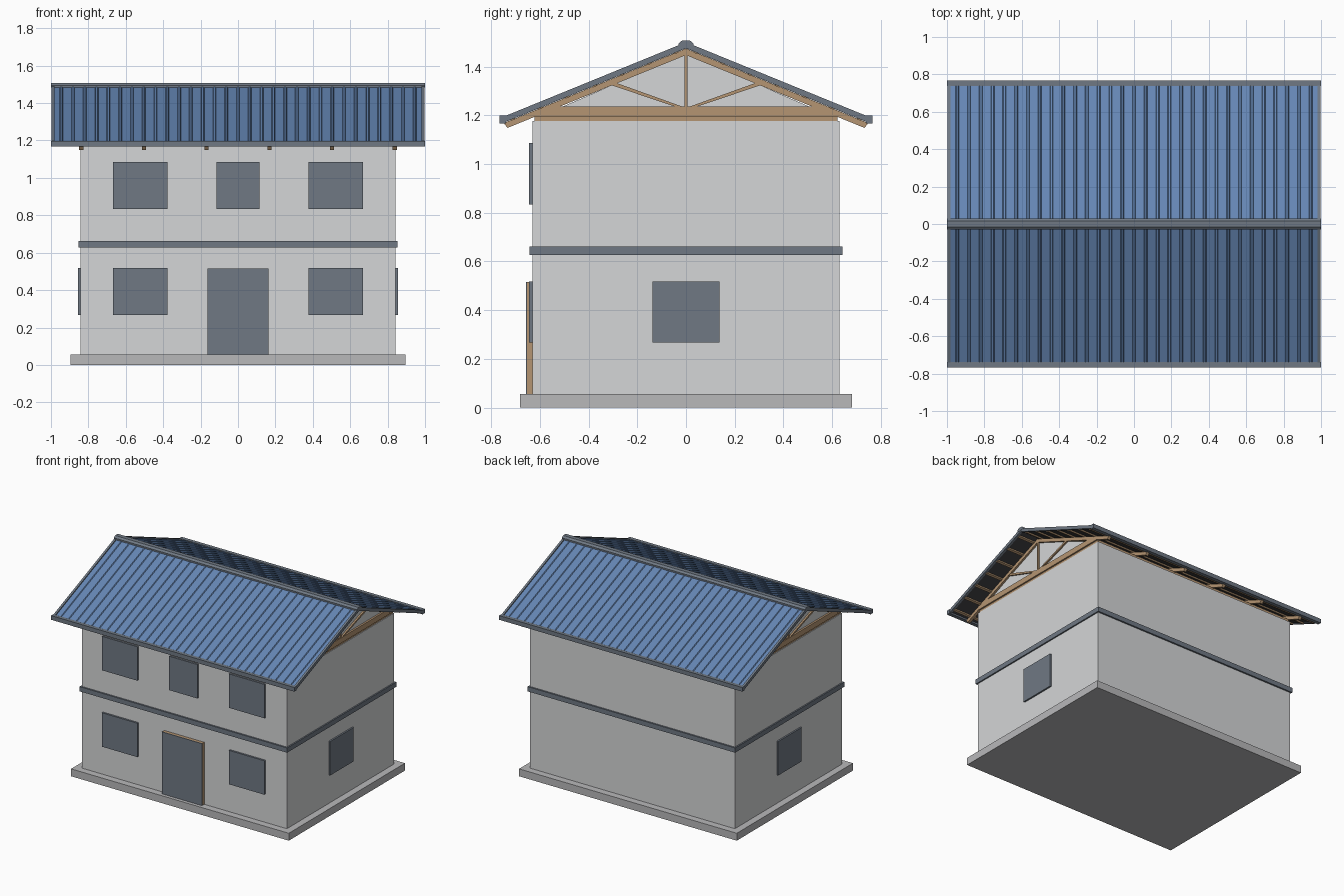
import bpy, bmesh

if "Cube" in bpy.data.objects:
    bpy.data.objects.remove(bpy.data.objects["Cube"])


def material(name, rgb):
    m = bpy.data.materials.new(name)
    m.use_nodes = True
    m.diffuse_color = (*rgb, 1)
    m.node_tree.nodes["Principled BSDF"].inputs["Base Color"].default_value = (*rgb, 1)
    return m


WALL = material("pale_render", (0.66, 0.67, 0.68))
CONCRETE = material("concrete", (0.48, 0.48, 0.49))
TRIM = material("slate_grey", (0.16, 0.19, 0.23))
BLUE = material("blue_metal", (0.13, 0.24, 0.46))
WOOD = material("timber", (0.46, 0.30, 0.17))
DARK = material("dark_underlay", (0.05, 0.05, 0.055))

SLOPE = 0.408


def add_prism(bm, pts, x0, x1):
    """Extrude a closed (y, z) outline along x."""
    a = [bm.verts.new((x0, y, z)) for y, z in pts]
    b = [bm.verts.new((x1, y, z)) for y, z in pts]
    bm.faces.new(a)
    bm.faces.new(b[::-1])
    for i in range(len(pts)):
        j = (i + 1) % len(pts)
        bm.faces.new((a[j], a[i], b[i], b[j]))


def finish(bm, name, mat):
    bmesh.ops.recalc_face_normals(bm, faces=bm.faces)
    mesh = bpy.data.meshes.new(name)
    bm.to_mesh(mesh)
    bm.free()
    mesh.materials.append(mat)
    obj = bpy.data.objects.new(name, mesh)
    bpy.context.collection.objects.link(obj)
    return obj


def prism(name, pts, x0, x1, mat):
    bm = bmesh.new()
    add_prism(bm, pts, x0, x1)
    return finish(bm, name, mat)


def rect(y0, y1, z0, z1):
    return [(y0, z0), (y1, z0), (y1, z1), (y0, z1)]


def box(name, x0, x1, y0, y1, z0, z1, mat):
    return prism(name, rect(y0, y1, z0, z1), x0, x1, mat)


def sloped(s, y0, y1, low, high):
    """Outline of a strip following the roof pitch on side s; low and high are its heights at the ridge."""
    return [(s * y0, low - SLOPE * y0), (s * y1, low - SLOPE * y1),
            (s * (y1 + 0.01), high - SLOPE * (y1 + 0.01)), (s * y0, high - SLOPE * y0)]


# Base, walls and storey band
box("foundation_slab", -0.895, 0.895, -0.682, 0.682, 0, 0.055, CONCRETE)
box("walls", -0.843, 0.843, -0.63, 0.63, 0.055, 1.177, WALL)
box("storey_band", -0.853, 0.853, -0.642, 0.642, 0.627, 0.662, TRIM)
box("wall_plate", -0.838, 0.838, -0.622, 0.622, 1.177, 1.198, WOOD)

# Windows and door
for x in (-0.522, 0.522):
    for z in (0.266, 0.834):
        box("front_window", x - 0.146, x + 0.146, -0.644, -0.625, z, z + 0.252, TRIM)
box("middle_window", -0.116, 0.116, -0.644, -0.625, 0.834, 1.086, TRIM)
for s in (-1, 1):
    box("side_window", s * 0.835, s * 0.855, -0.138, 0.138, 0.266, 0.518, TRIM)
box("door_core", -0.164, 0.164, -0.652, -0.625, 0.055, 0.516, WOOD)
box("door_face", -0.164, 0.164, -0.657, -0.652, 0.055, 0.516, TRIM)

# Timber trusses
for i in range(6):
    x = -0.838 + i * 0.3352
    x0, x1 = x - 0.011, x + 0.011
    bm = bmesh.new()
    add_prism(bm, [(-0.63, 1.195), (0.63, 1.195), (0.54, 1.235), (-0.54, 1.235)], x0, x1)
    add_prism(bm, rect(-0.007, 0.007, 1.23, 1.455), x0 + 0.001, x1 - 0.001)
    for s in (-1, 1):
        rafter = [(0, 1.447), (s * 0.733, 1.148), (s * 0.748, 1.168), (0, 1.474)]
        add_prism(bm, rafter, x0, x1)
        web = [(s * 0.005, 1.232), (s * 0.035, 1.232), (s * 0.317, 1.327), (s * 0.295, 1.336)]
        add_prism(bm, web, x0 + 0.002, x1 - 0.002)
    finish(bm, "truss", WOOD)

# Gable infill set behind the end trusses
for s in (-1, 1):
    prism("gable_panel", [(-0.6, 1.195), (0.6, 1.195), (0, 1.455)], s * 0.815, s * 0.835, WALL)

# Roof slopes
for s in (-1, 1):
    # Purlins under the sheeting
    bm = bmesh.new()
    for i in range(7):
        y = 0.03 + i * 0.112
        add_prism(bm, sloped(s, y, y + 0.015, 1.470, 1.482), -0.985, 0.985)
    finish(bm, "purlins", WOOD)

    prism("roof_underlay", sloped(s, 0, 0.738, 1.480, 1.485), -0.985, 0.985, DARK)

    # Ribbed metal sheet, profile across x swept down the slope
    profile = [(-0.985, 0)]
    count = 31
    for i in range(count):
        c = -0.945 + i * 1.89 / (count - 1)
        profile += [(c - 0.009, 0), (c - 0.005, 0.006), (c + 0.005, 0.006), (c + 0.009, 0)]
    profile.append((0.985, 0))
    bm = bmesh.new()
    rows = []
    for y in (0, 0.742):
        rows.append([bm.verts.new((x, s * y, 1.492 + h - SLOPE * y)) for x, h in profile])
    for i in range(len(profile) - 1):
        bm.faces.new((rows[0][i], rows[0][i + 1], rows[1][i + 1], rows[1][i]))
    sheet = finish(bm, "roof_sheet", BLUE)
    if sheet.data.polygons[0].normal.z < 0:
        sheet.data.flip_normals()
    solid = sheet.modifiers.new("thickness", "SOLIDIFY")
    solid.thickness = 0.005
    solid.offset = -1

    # Gable edge trims and eave gutter
    for e in (-1, 1):
        prism("edge_trim", sloped(s, 0, 0.74, 1.475, 1.500), e * 0.982, e * 0.998, TRIM)
    box("eave_gutter", -1, 1, s * 0.739, s * 0.766, 1.167, 1.198, TRIM)

# Ridge cap
prism("ridge_cap", [(-0.03, 1.483), (0.03, 1.483), (0.03, 1.495), (0.016, 1.507),
                    (-0.016, 1.507), (-0.03, 1.495)], -1, 1, TRIM)
